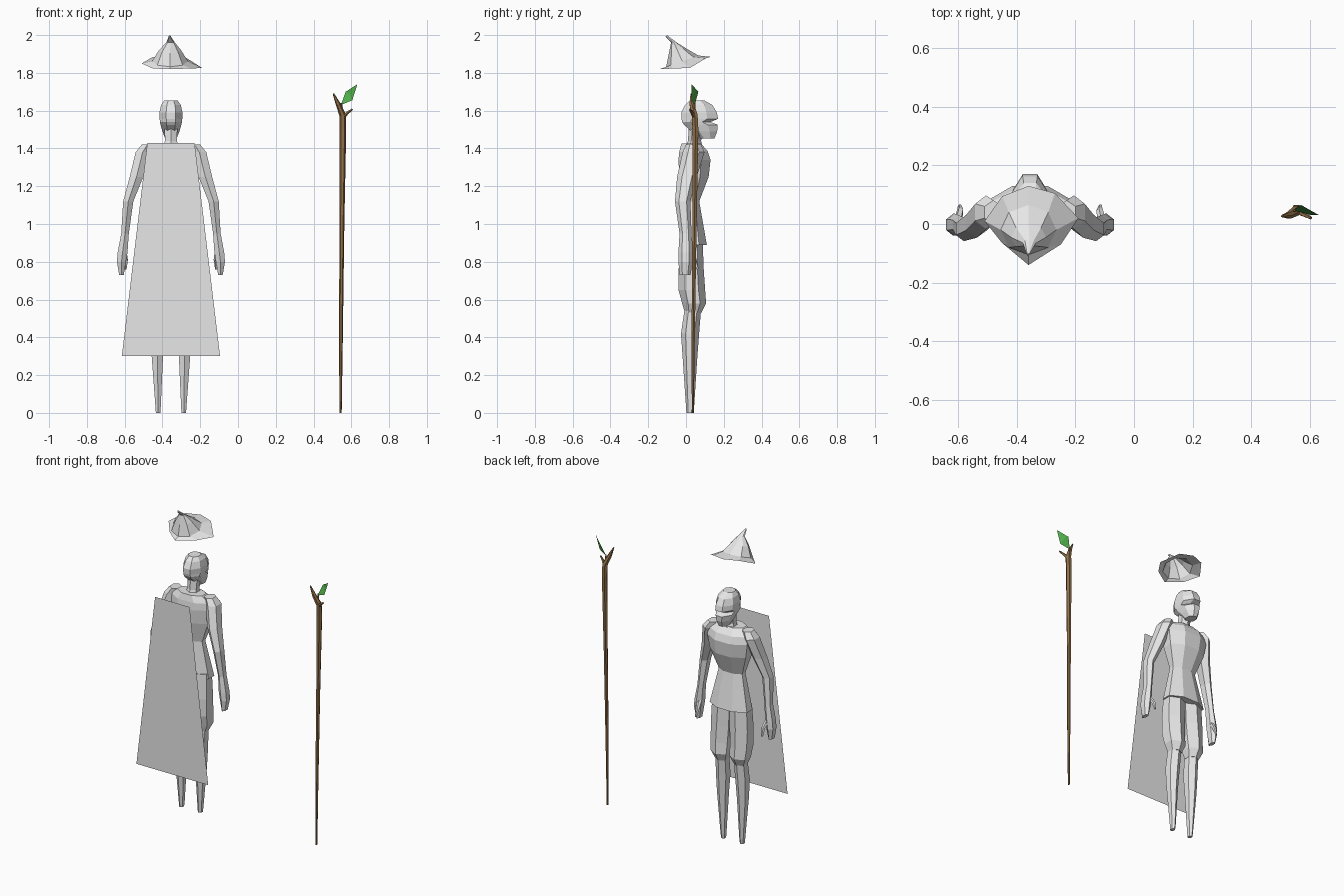
import bpy, math
from mathutils import Vector

CX = -0.355  # centre line of the figure


def material(name, rgb):
    m = bpy.data.materials.new(name)
    m.diffuse_color = (*rgb, 1)
    return m


GREY = material("plain grey", (0.8, 0.8, 0.8))
BROWN = material("wood brown", (0.28, 0.16, 0.065))
GREEN = material("leaf green", (0.08, 0.42, 0.07))


def mesh(name, verts, faces, mat):
    me = bpy.data.meshes.new(name)
    me.from_pydata(verts, [], faces)
    me.materials.append(mat)
    ob = bpy.data.objects.new(name, me)
    bpy.context.collection.objects.link(ob)
    return ob


def bridge(name, rings, mat, bottom=True, top=True):
    """Skin a list of equal point rings ordered from low to high."""
    n = len(rings[0])
    verts = [p for r in rings for p in r]
    faces = [(k * n + i, k * n + (i + 1) % n, (k + 1) * n + (i + 1) % n, (k + 1) * n + i)
             for k in range(len(rings) - 1) for i in range(n)]
    if bottom:
        faces.append(tuple(reversed(range(n))))
    if top:
        faces.append(tuple(range(len(verts) - n, len(verts))))
    return mesh(name, verts, faces, mat)


def loft(name, sections, mat=GREY, n=8, side=1):
    """Sections: (x offset, z, half width, y back, y front), low to high."""
    rings = []
    for x, z, w, y0, y1 in sections:
        c = 1 / math.cos(math.pi / n)
        ang = [2 * math.pi * (i + 0.5) / n for i in range(n)]
        rings.append([(CX + side * x + c * w * math.cos(a),
                       (y0 + y1) / 2 + c * (y1 - y0) / 2 * math.sin(a), z) for a in ang])
    return bridge(name, rings, mat)


def branch(name, points, mat, n=6):
    """Tapered tube through (x, y, z, radius) points."""
    pts = [Vector(p[:3]) for p in points]
    rings = []
    for k, p in enumerate(points):
        d = (pts[min(k + 1, len(pts) - 1)] - pts[max(k - 1, 0)]).normalized()
        u = Vector((0, 1, 0)).cross(d).normalized()
        v = d.cross(u)
        rings.append([pts[k] + p[3] * (u * math.cos(a) + v * math.sin(a))
                      for a in (2 * math.pi * i / n for i in range(n))])
    return bridge(name, rings, mat)


# cape: one flat sheet behind the figure
mesh("cape", [(CX + x, -0.173, z) for x, z in
              ((-0.26, 0.3), (0.26, 0.3), (0.125, 1.43), (-0.125, 1.43))],
     [(0, 1, 2, 3)], GREY)

# tunic with flared hem, narrow waist and full chest
loft("tunic", [
    (0, 0.89, 0.135, -0.03, 0.11),
    (0, 1.12, 0.085, -0.01, 0.07),
    (0, 1.25, 0.13, -0.035, 0.12),
    (0, 1.34, 0.145, -0.04, 0.13),
    (0, 1.385, 0.14, -0.035, 0.115),
    (0, 1.425, 0.09, -0.025, 0.08)])

loft("neck", [
    (0, 1.40, 0.04, 0.0, 0.085),
    (0, 1.44, 0.032, 0.015, 0.075),
    (0, 1.51, 0.034, 0.02, 0.09)], n=6)

# head with a notch for the mouth
loft("head", [
    (0, 1.452, 0.03, 0.075, 0.15),
    (0, 1.49, 0.045, 0.03, 0.165),
    (0, 1.525, 0.055, -0.01, 0.168),
    (0, 1.54, 0.058, -0.02, 0.13),
    (0, 1.557, 0.06, -0.024, 0.17),
    (0, 1.59, 0.061, -0.025, 0.163),
    (0, 1.63, 0.052, -0.005, 0.14),
    (0, 1.655, 0.035, 0.02, 0.095)])

for side, label in ((-1, "left"), (1, "right")):
    # sleeve, forearm and tapering hand
    loft(label + "_arm", [
        (0.262, 0.73, 0.012, -0.03, 0.02),
        (0.262, 0.80, 0.024, -0.035, 0.03),
        (0.256, 0.85, 0.026, -0.035, 0.03),
        (0.243, 0.95, 0.020, -0.03, 0.025),
        (0.226, 1.12, 0.027, -0.053, 0.018),
        (0.182, 1.25, 0.036, -0.04, 0.05),
        (0.150, 1.38, 0.037, -0.01, 0.09),
        (0.125, 1.42, 0.030, 0.005, 0.075)], n=6, side=side)
    branch(label + "_thumb", [
        (CX + side * 0.245, 0.015, 0.85, 0.014),
        (CX + side * 0.238, 0.045, 0.81, 0.012),
        (CX + side * 0.240, 0.062, 0.76, 0.006)], GREY, 5)
    # baggy breeches to the knee
    loft(label + "_breeches", [
        (0.066, 0.53, 0.036, 0.0, 0.075),
        (0.068, 0.58, 0.056, -0.012, 0.098),
        (0.070, 0.65, 0.060, -0.03, 0.092),
        (0.068, 0.76, 0.064, -0.03, 0.085),
        (0.062, 0.92, 0.062, -0.02, 0.08)], n=6, side=side)
    # tapered lower leg
    loft(label + "_shin", [
        (0.068, 0.0, 0.012, 0.005, 0.035),
        (0.068, 0.03, 0.014, 0.003, 0.04),
        (0.072, 0.30, 0.030, -0.013, 0.055),
        (0.070, 0.42, 0.036, -0.02, 0.063),
        (0.066, 0.56, 0.035, 0.0, 0.075)], n=6, side=side)

# hat: open wavy brim, crown rings and a crooked tip
brim = [(-0.19, 0.02, 1.826), (-0.27, 0.105, 1.877), (-0.36, 0.13, 1.885),
        (-0.45, 0.095, 1.885), (-0.51, 0.01, 1.85), (-0.45, -0.065, 1.823),
        (-0.36, -0.14, 1.82), (-0.25, -0.07, 1.823)]


def hat_ring(x, y, z, rx, ry, tilt):
    return [(x + rx * math.cos(a), y + ry * math.sin(a), z + tilt * math.sin(a))
            for a in (math.pi * i / 4 for i in range(8))]


bridge("hat", [brim,
               hat_ring(-0.36, -0.02, 1.862, 0.095, 0.085, 0.03),
               hat_ring(-0.36, -0.045, 1.918, 0.06, 0.045, 0.012),
               hat_ring(-0.357, -0.065, 1.962, 0.022, 0.014, 0.0),
               hat_ring(-0.362, -0.105, 1.996, 0.004, 0.004, 0.004)], GREY, bottom=False)

# staff: long pole bending into a forked head
branch("staff", [
    (0.543, 0.036, 0.0, 0.006),
    (0.545, 0.038, 0.4, 0.010),
    (0.550, 0.045, 1.0, 0.013),
    (0.555, 0.050, 1.5, 0.018),
    (0.555, 0.046, 1.575, 0.018),
    (0.530, 0.030, 1.635, 0.013),
    (0.505, 0.027, 1.69, 0.004)], BROWN)
branch("staff_twig", [
    (0.555, 0.045, 1.565, 0.012),
    (0.580, 0.032, 1.59, 0.008),
    (0.605, 0.020, 1.607, 0.005)], BROWN, 5)
branch("leaf_stem", [
    (0.553, 0.045, 1.58, 0.007),
    (0.547, 0.047, 1.64, 0.004)], BROWN, 5)

# leaf folded along its midrib
mesh("leaf", [(0.545, 0.047, 1.63), (0.605, 0.03, 1.655), (0.632, 0.03, 1.74),
              (0.57, 0.065, 1.70), (0.59, 0.052, 1.69)],
     [(0, 1, 4), (1, 2, 4), (2, 3, 4), (3, 0, 4)], GREEN)
